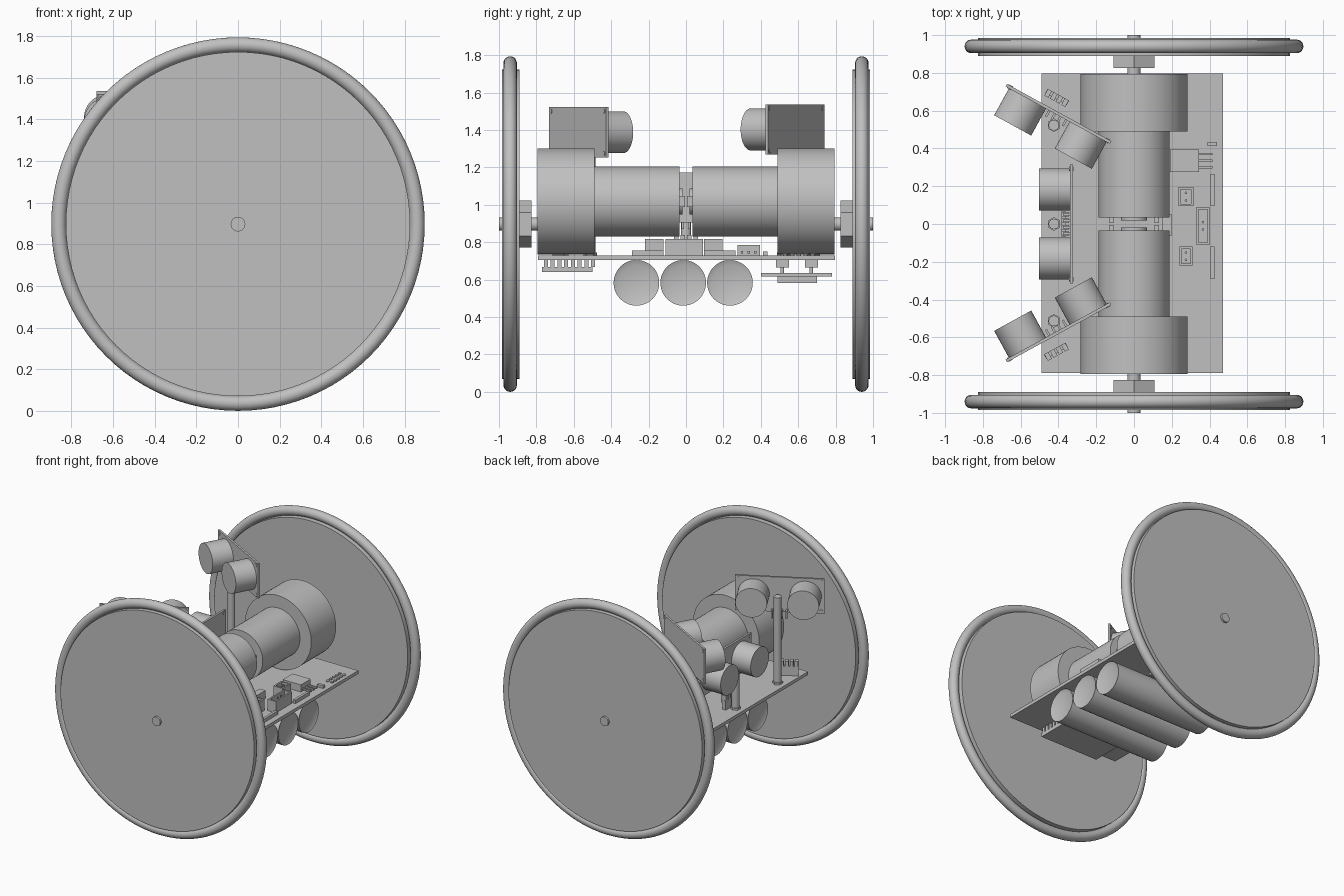
import bpy, bmesh
from math import pi, atan2
from mathutils import Matrix, Vector

cube = bpy.data.objects.get("Cube")
if cube:
    bpy.data.objects.remove(cube, do_unlink=True)

grey = bpy.data.materials.new("plain grey")
grey.use_nodes = True
grey.diffuse_color = (0.53, 0.53, 0.53, 1)
grey.node_tree.nodes["Principled BSDF"].inputs["Base Color"].default_value = grey.diffuse_color
TURN = {"x": Matrix.Rotation(pi / 2, 4, "Y"), "y": Matrix.Rotation(-pi / 2, 4, "X"), "z": Matrix()}


def finish(name, bm, matrix=Matrix()):
    mesh = bpy.data.meshes.new(name)
    bm.transform(matrix)
    bmesh.ops.recalc_face_normals(bm, faces=bm.faces)
    bm.to_mesh(mesh)
    bm.free()
    mesh.materials.append(grey)
    ob = bpy.data.objects.new(name, mesh)
    bpy.context.collection.objects.link(ob)
    bpy.ops.object.select_all(action="DESELECT")
    ob.select_set(True)
    bpy.context.view_layer.objects.active = ob
    bpy.ops.object.shade_smooth_by_angle(angle=0.6)
    return ob


def box(name, x, y, z, matrix=Matrix()):
    """Box from three (low, high) ranges."""
    bm = bmesh.new()
    bmesh.ops.create_cube(bm, size=1)
    spans = (x, y, z)
    bmesh.ops.scale(bm, vec=[b - a for a, b in spans], verts=bm.verts)
    bmesh.ops.translate(bm, vec=[(a + b) / 2 for a, b in spans], verts=bm.verts)
    return finish(name, bm, matrix)


def cylinder(name, radius, axis, start, end, centre, sides=48, recess=0, matrix=Matrix()):
    """Cylinder between start and end along an axis through centre."""
    bm = bmesh.new()
    bmesh.ops.create_cone(bm, cap_ends=True, segments=sides, radius1=radius,
                          radius2=radius, depth=abs(end - start))
    if recess:
        caps = [f for f in bm.faces if len(f.verts) > 4]
        bmesh.ops.inset_individual(bm, faces=caps, thickness=radius * 0.22)
        for f in caps:
            bmesh.ops.translate(bm, vec=-f.normal * recess, verts=f.verts)
    place = Vector(centre)
    place["xyz".index(axis)] = (start + end) / 2
    return finish(name, bm, matrix @ Matrix.Translation(place) @ TURN[axis])


def tyre(name, y, radius, tube):
    """Ring of round section, swept about the axle."""
    bm = bmesh.new()
    bmesh.ops.create_circle(bm, segments=20, radius=tube,
                            matrix=Matrix.Translation((radius, 0, 0)))
    bmesh.ops.spin(bm, geom=bm.verts[:] + bm.edges[:], cent=(0, 0, 0), axis=(0, 1, 0),
                   angle=2 * pi, steps=96, use_merge=True)
    bmesh.ops.transform(bm, matrix=Matrix(), verts=bm.verts)
    bmesh.ops.remove_doubles(bm, verts=bm.verts, dist=1e-5)
    # section lies in the xy plane, so the sweep already faces the axle
    return finish(name, bm, Matrix.Translation((0, y, AXLE)))


AXLE = 0.897
MOTOR = 1.018

# wheels, hubs and gear motors
for side, s in (("back", 1), ("front", -1)):
    axle = (0, 0, AXLE)
    tyre(side + "_tyre", s * 0.94, AXLE - 0.036, 0.036)
    cylinder(side + "_wheel_disc", 0.827, "y", s * 0.89, s * 0.985, axle, 96)
    cylinder(side + "_axle", 0.035, "y", s * 0.78, s, axle, 32)
    cylinder(side + "_hex_hub", 0.125, "y", s * 0.825, s * 0.895, axle, 6)
    body = (0, 0, MOTOR)
    cylinder(side + "_gearbox", 0.283, "y", s * 0.49, s * 0.793, body, 64)
    cylinder(side + "_motor", 0.187, "y", s * 0.035, s * 0.495, body, 64)
    cylinder(side + "_motor_boss", 0.07, "y", s * 0.018, s * 0.04, body, 32)
    for t in (-0.12, 0.12):
        box(side + "_motor_terminal", (t - 0.012, t + 0.012),
            sorted((s * 0.005, s * 0.04)), (MOTOR - 0.03, MOTOR + 0.03))

# main circuit board and batteries below it
TOP = 0.73
box("main_board", (-0.49, 0.47), (-0.79, 0.797), (0.705, TOP))
for i in range(3):
    cylinder("battery", 0.122, "x", -0.43, 0.44, (0, -0.265 + 0.25 * i, 0.583), 48, 0.012)

# underside header with teeth
box("under_header", (-0.3, 0.2), (-0.77, -0.5), (0.64, 0.668))
for i in range(8):
    y = -0.76 + 0.036 * i
    box("header_tooth", (-0.3, 0.2), (y, y + 0.022), (0.668, 0.706))
# underside module on spacers
box("under_module_board", (-0.3, 0.2), (0.4, 0.78), (0.617, 0.635))
box("under_module_body", (-0.22, 0.12), (0.49, 0.7), (0.583, 0.617))
for y in (0.515, 0.67):
    box("module_spacer", (-0.25, 0.15), (y - 0.035, y + 0.035), (0.665, 0.706))
    for x in (-0.2, 0.1):
        cylinder("module_pin", 0.01, "z", 0.63, 0.67, (x, y, 0), 12)

# sockets on the board
for x, y, w, d in ((0.275, 0.145, 0.08, 0.1), (0.365, -0.01, 0.07, 0.2), (0.275, -0.17, 0.07, 0.1)):
    box("socket_base", (x - w / 2, x + w / 2), (y - d / 2, y + d / 2), (TOP, 0.765))
    for k in (-1, 1):
        a, b = sorted((x + k * w / 2, x + k * (w / 2 - 0.012)))
        box("socket_wall", (a, b), (y - d / 2, y + d / 2), (0.765, 0.818))
        a, b = sorted((y + k * d / 2, y + k * (d / 2 - 0.012)))
        box("socket_end", (x - w / 2, x + w / 2), (a, b), (0.765, 0.818))
    for k in (-0.02, 0.02):
        cylinder("socket_pin", 0.007, "z", 0.76, 0.81, (x, y + k, 0), 8)
for y in (0.18, -0.205):
    box("edge_strip", (0.405, 0.425), (y - 0.085, y + 0.085), (TOP, 0.757))

# regulator with three legs
box("regulator", (0.19, 0.345), (0.275, 0.395), (TOP, 0.785))
for i in range(3):
    y = 0.3 + 0.035 * i
    box("regulator_leg", (0.345, 0.415), (y - 0.006, y + 0.006), (0.74, 0.752))
box("small_part", (0.388, 0.44), (0.412, 0.435), (TOP, 0.75))
box("driver_chip", (0.15, 0.2), (-0.06, 0.05), (TOP, 0.79))
for i in range(10):
    cylinder("solder_pad", 0.012, "z", TOP, 0.737, (0.395 + 0.038 * (i % 2), 0.53 + 0.037 * (i // 2), 0), 12)


def sensor(name, x, y, z, facing):
    """Upright board with two barrels pointing along facing, in the xy plane."""
    m = Matrix.Translation((x, y, 0)) @ Matrix.Rotation(atan2(facing[1], facing[0]), 4, "Z")
    box(name + "_board", (-0.008, 0.008), (-0.315, 0.315), (z - 0.134, z + 0.134), m)
    for s in (-1, 1):
        cylinder(name + "_barrel", 0.112, "x", 0.008, 0.17, (0, s * 0.183, z), 48, matrix=m)
        for k in (-1, 1):
            cylinder(name + "_corner_rivet", 0.012, "x", -0.011, 0.011,
                     (0, s * 0.293, z + k * 0.113), 12, matrix=m)
    for i in range(4):
        p = (i - 1.5) * 0.034
        box(name + "_pin", (0.008, 0.045), (p - 0.006, p + 0.006), (z - 0.122, z - 0.11), m)
        box(name + "_pin_tip", (0.035, 0.045), (p - 0.006, p + 0.006), (z - 0.17, z - 0.11), m)


# three range sensors on posts
sensor("middle_sensor", -0.332, 0, 1.04, (-1, 0))
sensor("back_sensor", -0.4, 0.583, 1.403, (-0.48, -0.875))
sensor("front_sensor", -0.4, -0.573, 1.388, (-0.48, 0.875))
for y, top in ((0.523, 1.4), (-0.513, 1.4), (0, 1.0)):
    cylinder("sensor_post", 0.028, "z", TOP, top, (-0.424, y, 0), 24)
    cylinder("post_foot", 0.036, "z", TOP, 0.745, (-0.424, y, 0), 6)

# plug headers for the sensors
for x, y, turn in ((-0.41, 0.667, -0.5), (-0.41, -0.677, 0.5), (-0.365, 0, pi / 2)):
    m = Matrix.Translation((x, y, 0)) @ Matrix.Rotation(turn, 4, "Z")
    box("plug_header", (-0.065, 0.065), (-0.006, 0.02), (TOP, 0.8), m)
    for i in range(4):
        p = (i - 1.5) * 0.034
        box("plug_pin", (p - 0.012, p + 0.012), (-0.02, 0.02), (0.78, 0.84), m)
